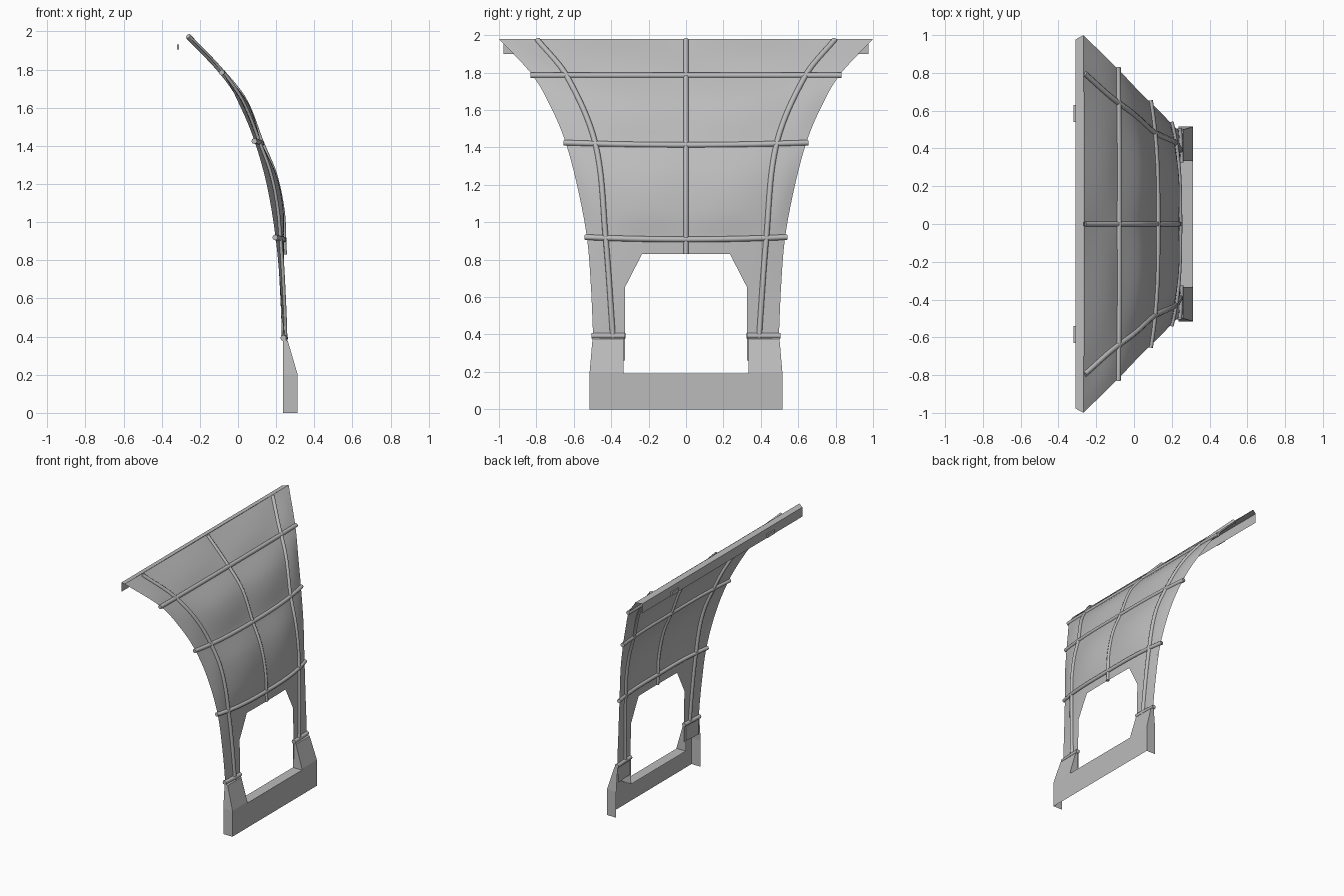
import bpy, bmesh, math

if "Cube" in bpy.data.objects:
    bpy.data.objects.remove(bpy.data.objects["Cube"])

mat = bpy.data.materials.new("panel_grey")
mat.diffuse_color = (0.5, 0.5, 0.5, 1)
mat.use_nodes = True
mat.node_tree.nodes["Principled BSDF"].inputs["Base Color"].default_value = mat.diffuse_color


def curve_fn(pts):
    """Smooth interpolation through (z, value) pairs."""
    n = len(pts)
    tang = []
    for i in range(n):
        a, b = pts[max(i - 1, 0)], pts[min(i + 1, n - 1)]
        tang.append((b[1] - a[1]) / (b[0] - a[0]))

    def f(z):
        i = 0
        while i < n - 2 and z > pts[i + 1][0]:
            i += 1
        (z0, v0), (z1, v1) = pts[i], pts[i + 1]
        d = z1 - z0
        t = min(max((z - z0) / d, 0), 1)
        return ((2*t**3 - 3*t*t + 1) * v0 + (t**3 - 2*t*t + t) * d * tang[i]
                + (3*t*t - 2*t**3) * v1 + (t**3 - t*t) * d * tang[i + 1])
    return f


# Profiles by height: half width, side rib position, centre and edge depth
width = curve_fn([(0.26, .49), (0.4, .497), (0.65, .508), (0.92, .53), (1.2, .583),
                  (1.43, .645), (1.6, .715), (1.785, .82), (1.98, 1.0)])
rib_y = curve_fn([(0.26, .385), (0.4, .392), (0.92, .43), (1.42, .475 + .01),
                  (1.785, .64), (1.98, .80)])
centre = curve_fn([(0.26, .25), (0.4, .25), (0.7, .247), (0.92, .24), (1.06, .232),
                   (1.25, .192), (1.42, .122), (1.64, .034), (1.785, -.08), (1.98, -.265)])
edge = curve_fn([(0.26, .235), (0.4, .238), (0.65, .222), (0.92, .197), (1.2, .15),
                 (1.43, .085), (1.6, .015), (1.785, -.085), (1.98, -.268)])
LEVELS = [0.92, 1.42, 1.785, 1.98]


def surface(y, z, puffed=False):
    w = width(z)
    t = abs(y) / w
    x = centre(z) - (centre(z) - edge(z)) * t**3
    if puffed:      # quilted bulge inside each cell between the ribs
        r = rib_y(z)
        cy = abs(y) / r if abs(y) < r else (abs(y) - r) / (w - r)
        for a, b in zip(LEVELS, LEVELS[1:]):
            if a < z < b:
                amp = .012 if abs(y) < r else .006
                x += amp * math.sin(math.pi * (z - a) / (b - a)) * math.sin(math.pi * min(cy, 1))
    return (x, y, z)


def make(name, verts, faces, smooth=False):
    me = bpy.data.meshes.new(name)
    me.from_pydata(verts, [], faces)
    me.materials.append(mat)
    ob = bpy.data.objects.new(name, me)
    bpy.context.collection.objects.link(ob)
    if smooth:
        for p in me.polygons:
            p.use_smooth = True
    return ob


def sheet(name, y_range, z0, z1, nu, nv):
    verts, faces = [], []
    for j in range(nv + 1):
        z = z0 + (z1 - z0) * j / nv
        a, b = y_range(z)
        verts += [surface(a + (b - a) * i / nu, z, True) for i in range(nu + 1)]
    for j in range(nv):
        for i in range(nu):
            k = j * (nu + 1) + i
            faces.append((k, k + 1, k + nu + 2, k + nu + 1))
    return make(name, verts, faces, True)


def opening(z):
    return .325 if z < .655 else .325 - .09 * (z - .655) / .175


# Curved canopy sheet and its two legs beside the opening
sheet("canopy_panel", lambda z: (-width(z), width(z)), .83, 1.98, 48, 46)
sheet("leg_panel_right", lambda z: (opening(z), width(z)), .655, .83, 10, 8)
sheet("leg_panel_left", lambda z: (-width(z), -opening(z)), .655, .83, 10, 8)
sheet("lower_leg_right", lambda z: (opening(z), width(z)), .26, .655, 10, 12)
sheet("lower_leg_left", lambda z: (-width(z), -opening(z)), .26, .655, 10, 12)


def tube(name, pts, radius):
    cu = bpy.data.curves.new(name, 'CURVE')
    cu.dimensions = '3D'
    cu.bevel_depth = radius
    cu.bevel_resolution = 2
    cu.use_fill_caps = True
    sp = cu.splines.new('POLY')
    sp.points.add(len(pts) - 1)
    for p, c in zip(sp.points, pts):
        p.co = (*c, 1)
    tmp = bpy.data.objects.new(name + "_path", cu)
    bpy.context.collection.objects.link(tmp)
    bpy.context.view_layer.update()
    me = bpy.data.meshes.new_from_object(tmp.evaluated_get(bpy.context.evaluated_depsgraph_get()))
    bpy.data.objects.remove(tmp)
    me.materials.clear()
    me.materials.append(mat)
    ob = bpy.data.objects.new(name, me)
    bpy.context.collection.objects.link(ob)
    bpy.ops.object.select_all(action='DESELECT')
    ob.select_set(True)
    bpy.context.view_layer.objects.active = ob
    bpy.ops.object.shade_smooth_by_angle(angle=math.radians(50))


def steps(a, b, n):
    return [a + (b - a) * i / n for i in range(n + 1)]


# Upright ribs: one central, one down each side
tube("centre_rib", [surface(0, z) for z in steps(.83, 1.975, 36)], .013)
for s, side in ((-1, "left"), (1, "right")):
    tube("side_rib_" + side, [surface(s * rib_y(z), z) for z in steps(.38, 1.975, 44)], .015)
    # Collar ribs at the foot of each leg
    tube("foot_rib_" + side, [surface(s * y, .393) for y in steps(.325, .505, 6)], .016)

# Cross ribs, slightly sagging in the middle
for n, (z, sag) in enumerate(((.92, .012), (1.425, .012), (1.785, 0))):
    w = width(z) + .01
    pts = []
    for y in steps(-w, w, 32):
        pts.append(surface(y, z - sag * (1 - (y / w)**2)))
    tube("cross_rib_%d" % (n + 1), pts, .015)

# Folded lip along the top edge
lip = [(-.267, 1.0, 1.98), (-.31, .977, 1.972), (-.31, .977, 1.90)]
make("top_lip", [(x, s * y, z) for x, y, z in lip for s in (-1, 1)],
     [(0, 1, 3, 2), (2, 3, 5, 4)])

# Small clips on the back of the lip
for s, side in ((-1, "left"), (1, "right")):
    v = [(-.315 + .005 * a, s * .585 + .045 * b, 1.918 + .013 * c)
         for a in (-1, 1) for b in (-1, 1) for c in (-1, 1)]
    make("lip_clip_" + side, v, [(0, 1, 3, 2), (4, 6, 7, 5), (0, 4, 5, 1),
                                 (2, 3, 7, 6), (0, 2, 6, 4), (1, 5, 7, 3)])

# Open-backed base: front plate, sill, tapered posts with side walls
half = [
    (.313, 0, 0), (.313, .515, 0), (.313, .515, .2), (.313, .333, .2), (.313, .333, .19),
    (.313, 0, .19), (.262, .50, .375), (.262, .333, .375), (.235, .497, .395),
    (.235, .333, .395), (.235, .515, .2), (.235, .515, 0), (.235, .333, .19), (.235, 0, .19),
]
half_faces = [
    (0, 1, 2, 3, 4, 5), (3, 2, 6, 7), (7, 6, 8, 9), (1, 11, 10, 2), (2, 10, 8, 6),
    (4, 3, 7, 9, 12), (5, 4, 12, 13),
]
n = len(half)
base = make("base_frame", half + [(x, -y, z) for x, y, z in half],
            half_faces + [tuple(i + n for i in reversed(f)) for f in half_faces])
bm = bmesh.new()
bm.from_mesh(base.data)
bmesh.ops.remove_doubles(bm, verts=bm.verts, dist=1e-5)
bm.to_mesh(base.data)
bm.free()
